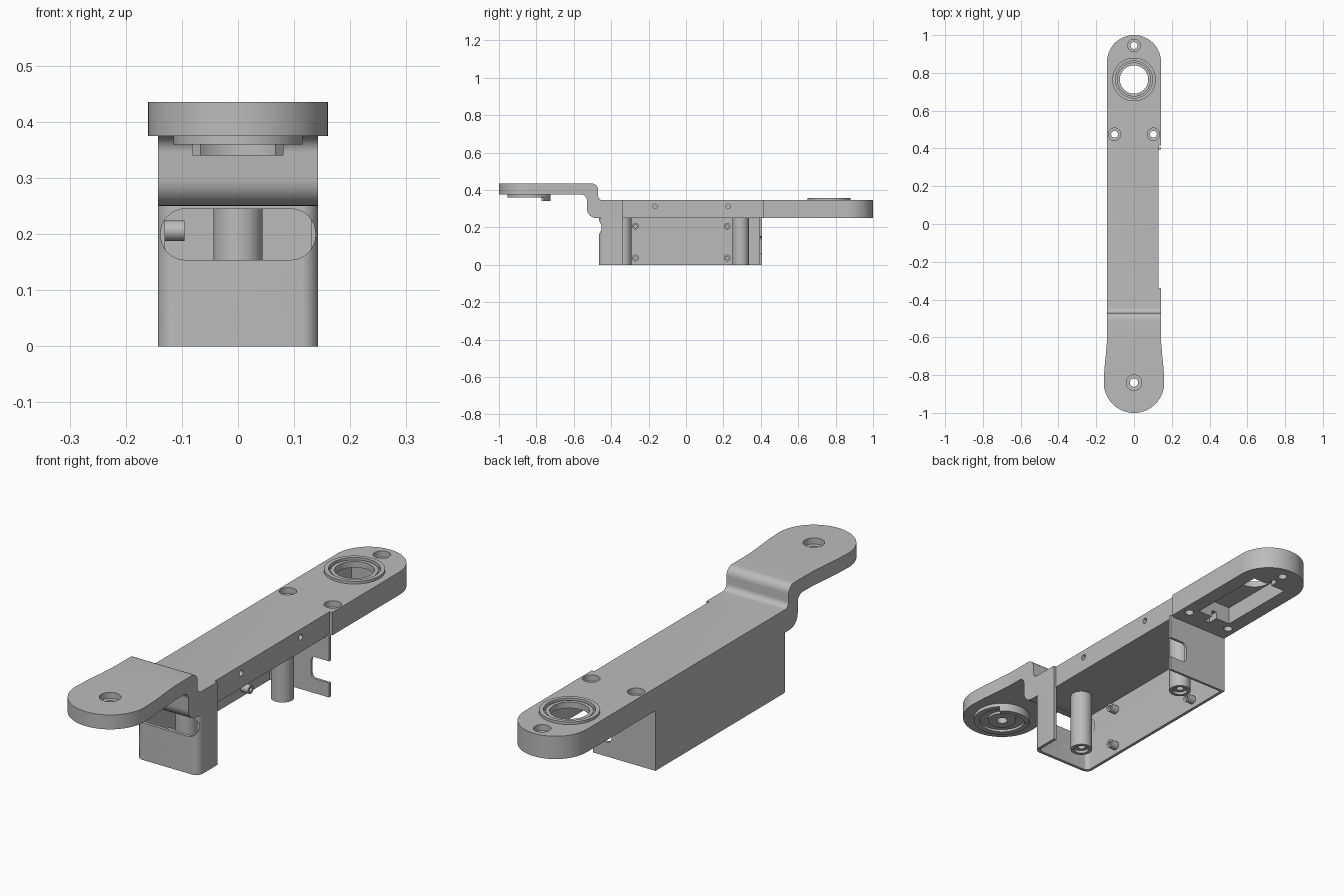
import bpy, bmesh
from math import sin, cos, pi, radians
from mathutils import Vector

cube = bpy.data.objects.get("Cube")
if cube:
    bpy.data.objects.remove(cube, do_unlink=True)

grey = bpy.data.materials.new("mid_grey")
grey.use_nodes = True
grey.diffuse_color = (0.5, 0.5, 0.5, 1)
grey.node_tree.nodes["Principled BSDF"].inputs["Base Color"].default_value = (0.5, 0.5, 0.5, 1)

PLACE = {"x": lambda u, v, w: (w, u, v),
         "y": lambda u, v, w: (u, w, v),
         "z": lambda u, v, w: (u, v, w)}


def prism(name, outline, lo, hi, axis="z"):
    """Extrude a closed 2D outline along an axis."""
    bm = bmesh.new()
    ends = [[bm.verts.new(PLACE[axis](u, v, w)) for u, v in outline] for w in (lo, hi)]
    for ring in ends:
        bm.faces.new(ring)
    n = len(outline)
    for i in range(n):
        j = (i + 1) % n
        bm.faces.new((ends[0][i], ends[0][j], ends[1][j], ends[1][i]))
    bmesh.ops.recalc_face_normals(bm, faces=bm.faces)
    mesh = bpy.data.meshes.new(name)
    bm.to_mesh(mesh)
    bm.free()
    mesh.materials.append(grey)
    obj = bpy.data.objects.new(name, mesh)
    bpy.context.collection.objects.link(obj)
    return obj


def arc(cu, cv, r, a0, a1, n=24):
    angles = [radians(a0 + (a1 - a0) * i / n) for i in range(n + 1)]
    return [(cu + r * cos(a), cv + r * sin(a)) for a in angles]


def rod(name, cu, cv, r, lo, hi, axis="z", n=48):
    return prism(name, arc(cu, cv, r, 0, 360, n)[:-1], lo, hi, axis)


def box(name, x0, x1, y0, y1, z0, z1):
    return prism(name, [(x0, y0), (x1, y0), (x1, y1), (x0, y1)], z0, z1)


def rounded(corners, n=8):
    """Round each (u, v, radius) corner of a right-angled outline."""
    pts = []
    for i, (u, v, r) in enumerate(corners):
        p = Vector((u, v))
        if r == 0:
            pts.append((u, v))
            continue
        a = (Vector(corners[i - 1][:2]) - p).normalized() * r
        b = (Vector(corners[(i + 1) % len(corners)][:2]) - p).normalized() * r
        for k in range(n + 1):
            t = k / n * pi / 2
            q = p + a + b - a * sin(t) - b * cos(t)
            pts.append(tuple(q))
        if (Vector(pts[-n - 1]) - p - a).length > 1e-6:
            pts[-n - 1:] = pts[-n - 1:][::-1]
    return pts


def combine(obj, other, operation="DIFFERENCE"):
    """Apply a boolean, then discard the helper."""
    mod = obj.modifiers.new(operation.lower(), "BOOLEAN")
    mod.operation, mod.solver, mod.object = operation, "EXACT", other
    bpy.context.view_layer.update()
    bpy.context.view_layer.objects.active = obj
    bpy.ops.object.modifier_apply(modifier=mod.name)
    bpy.data.objects.remove(other, do_unlink=True)


def cut_rod(obj, *args):
    combine(obj, rod("cutter", *args))


def cut_box(obj, *args):
    combine(obj, box("cutter", *args))


W = 0.143          # half width of the body
TOP, UNDER = 0.345, 0.25
PIVOT = -0.84      # front joint position
BEARING = 0.765    # rear joint position

# Arm: stepped side profile trimmed by the rounded plan outline
side = rounded([(-1.1, 0.435, 0), (-0.47, 0.435, 0.035), (-0.47, TOP, 0.025), (1.1, TOP, 0),
                (1.1, UNDER, 0), (-0.53, UNDER, 0.05), (-0.53, 0.375, 0.03), (-1.1, 0.375, 0)])
arm = prism("arm", side, -0.3, 0.3, "x")
right_flare = [(0.157, -0.77), (0.149, -0.69), (0.144, -0.63), (W, -0.58)]
plan = (arc(0, PIVOT, 0.16, 180, 360, 40) + right_flare + arc(0, 1 - W, W, 0, 180, 40)
        + [(-x, y) for x, y in reversed(right_flare)])
combine(arm, prism("trim", plan, -0.1, 0.6), "INTERSECT")

# Side recess for the cover, with its two screw holes
cut_box(arm, 0.131, 0.2, -0.34, 0.415, 0.2, 0.4)
for y in (-0.165, 0.225):
    cut_rod(arm, y, 0.312, 0.012, 0.08, 0.2, "x")

# Servo pocket in the underside and cable slots at both ends
cut_box(arm, -0.08, 0.08, 0.51, 0.86, 0.2, 0.325)
cut_box(arm, -0.012, 0.012, 0.465, 0.52, 0.2, 0.28)
cut_box(arm, -0.012, 0.012, 0.85, 0.9, 0.2, 0.28)

# Rear bearing seat
cut_rod(arm, 0, BEARING, 0.098, 0.337, 0.4)
cut_rod(arm, 0, BEARING, 0.075, 0.2, 0.4)
bearing_rim = rod("bearing_rim", 0, BEARING, 0.115, 0.34, 0.356, "z", 64)
cut_rod(bearing_rim, 0, BEARING, 0.098, 0.3, 0.4, "z", 64)
bearing_lip = rod("bearing_lip", 0, BEARING, 0.09, 0.33, 0.35, "z", 64)
cut_rod(bearing_lip, 0, BEARING, 0.075, 0.3, 0.4)

# Counterbored screw holes
for x, y in ((0, 0.945), (0.103, 0.475), (-0.103, 0.475)):
    cut_rod(arm, x, y, 0.033, 0.32, 0.4)
    cut_rod(arm, x, y, 0.018, 0.2, 0.4)
cut_rod(arm, 0, PIVOT, 0.041, 0.41, 0.5)
cut_rod(arm, 0, PIVOT, 0.022, 0.3, 0.5)

# Horn seat under the front joint with a groove and a curved stop
horn_seat = rod("horn_seat", 0, PIVOT, 0.115, 0.36, 0.377, "z", 64)
groove = rod("groove", 0, PIVOT, 0.092, 0.3, 0.37)
cut_rod(groove, 0, PIVOT, 0.058, 0.2, 0.4)
combine(horn_seat, groove)
cut_rod(horn_seat, 0, PIVOT, 0.022, 0.3, 0.4)
stop = arc(0, PIVOT, 0.115, 45, 135) + arc(0, PIVOT, 0.094, 135, 45)
prism("horn_stop", stop, 0.34, 0.362)

# Housing: thin wall on the left, front and back, open below and on the other side
T = 0.013
outer = rounded([(-W, -0.465, 0.03), (W, -0.465, 0.03), (W, 0.405, 0), (-W, 0.405, 0)])
inner = rounded([(T - W, T - 0.465, 0.018), (W - T, T - 0.465, 0.018),
                 (W - T, 0.394, 0), (T - W, 0.394, 0)])
housing = prism("housing", outer, 0, 0.255)
combine(housing, prism("cavity", inner, -0.1, 0.4))
cut_box(housing, 0.12, 0.2, -0.34, 0.394, -0.1, 0.4)

# Front window and cable notch in the back wall
window = rounded([(-0.138, 0.154, 0.044), (0.138, 0.154, 0.044),
                  (0.138, 0.245, 0.044), (-0.138, 0.245, 0.044)])
combine(housing, prism("window", window, -0.6, -0.41, "y"))
notch = rounded([(0.06, 0.06, 0.02), (0.2, 0.06, 0), (0.2, 0.15, 0), (0.06, 0.15, 0.02)])
combine(housing, prism("notch", notch, 0.35, 0.45, "y"))

# Cover posts with screw holes in their ends
for name, y in (("front_post", -0.335), ("rear_post", 0.292)):
    post = rod(name, 0, y, 0.044, 0, 0.26)
    cut_rod(post, 0, y, 0.03, -0.1, 0.012)
    cut_rod(post, 0, y, 0.015, -0.1, 0.1)

# Board standoffs on the side wall
for y in (-0.27, 0.22):
    for z in (0.036, 0.206):
        standoff = rod("board_standoff", y, z, 0.018, -0.135, -0.095, "x", 24)
        cut_rod(standoff, y, z, 0.009, -0.12, 0, "x", 24)

# Smooth the round surfaces and keep edges crisp
for obj in bpy.context.scene.objects:
    if obj.type == "MESH" and grey.name in obj.data.materials:
        bpy.ops.object.select_all(action="DESELECT")
        obj.select_set(True)
        bpy.context.view_layer.objects.active = obj
        bpy.ops.object.shade_smooth_by_angle(angle=radians(30))
